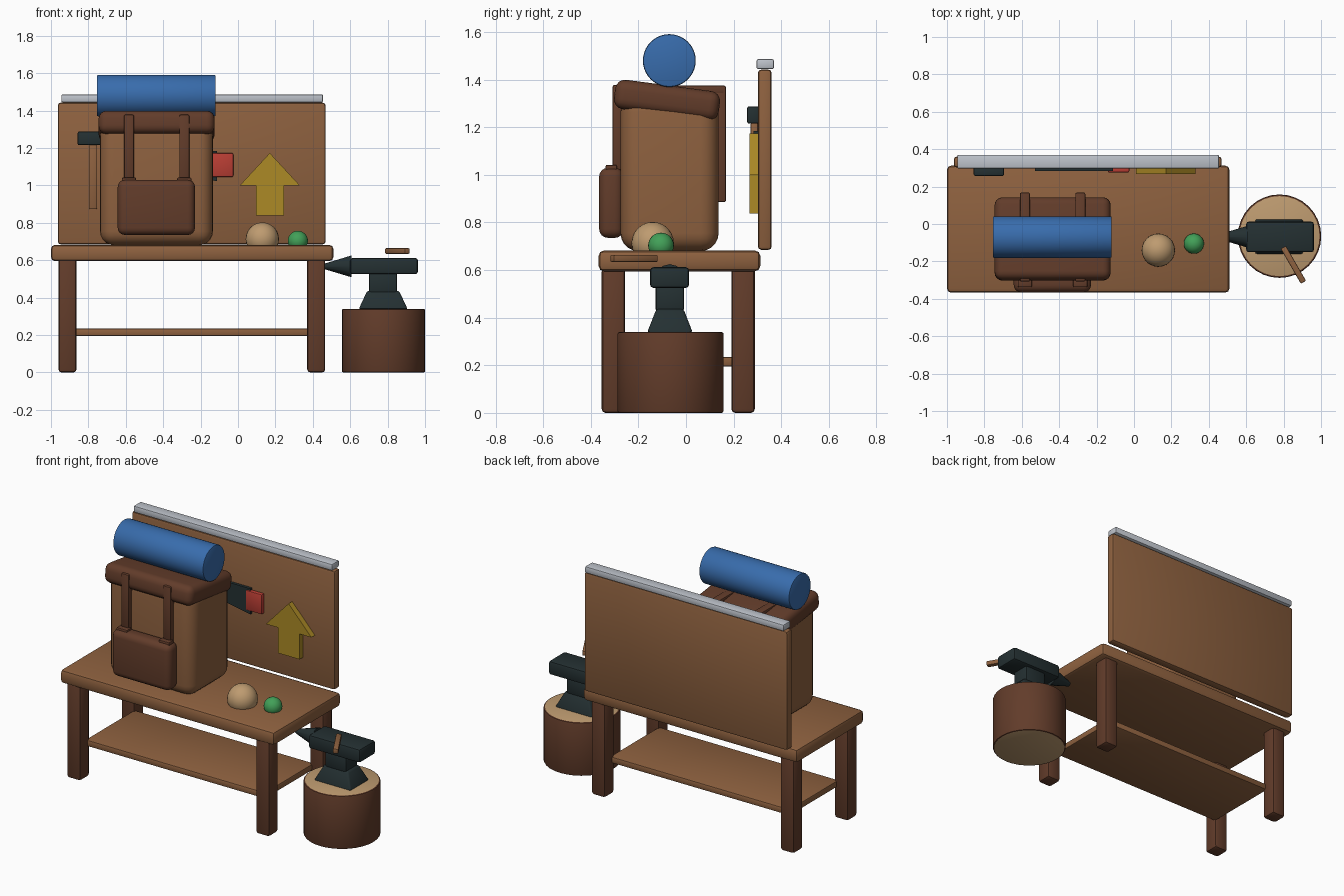
import bpy, bmesh, math
from mathutils import Matrix, Vector

if "Cube" in bpy.data.objects:
    bpy.data.objects.remove(bpy.data.objects["Cube"])


def mat(name, r, g, b):
    m = bpy.data.materials.new(name)
    lin = [((c / 255 + 0.055) / 1.055) ** 2.4 for c in (r, g, b)]
    m.diffuse_color = (*lin, 1)
    m.use_nodes = True
    m.node_tree.nodes["Principled BSDF"].inputs["Base Color"].default_value = m.diffuse_color
    return m


WOOD = mat("wood brown", 142, 97, 63)
DARK = mat("dark brown", 98, 60, 42)
TAN = mat("pale tan", 190, 155, 112)
BLUE = mat("blue", 56, 108, 172)
IRON = mat("dark iron", 36, 48, 50)
STEEL = mat("light steel", 190, 195, 203)
RED = mat("red", 186, 62, 52)
GOLD = mat("mustard", 172, 138, 38)
GREEN = mat("green", 66, 160, 88)


def finish(name, bm, mats, bevel=0, seg=2, angle=40):
    """Bevel sharp edges, make the object and smooth it by angle."""
    bmesh.ops.recalc_face_normals(bm, faces=bm.faces)
    if bevel:
        edges = [e for e in bm.edges if e.calc_face_angle(0) > math.radians(30)]
        bmesh.ops.bevel(bm, geom=edges, offset=bevel, segments=seg, profile=0.5,
                        affect='EDGES', clamp_overlap=True)
    me = bpy.data.meshes.new(name)
    bm.to_mesh(me)
    bm.free()
    for m in mats:
        me.materials.append(m)
    ob = bpy.data.objects.new(name, me)
    bpy.context.collection.objects.link(ob)
    bpy.ops.object.select_all(action='DESELECT')
    ob.select_set(True)
    bpy.context.view_layer.objects.active = ob
    bpy.ops.object.shade_smooth_by_angle(angle=math.radians(angle))
    return ob


def box(name, x, y, z, m, bevel=0.01, seg=2, rot=None, top=(1, 1)):
    """Box from (min, max) ranges; top scales the upper face in x and y."""
    bm = bmesh.new()
    bmesh.ops.create_cube(bm, size=1)
    for v in bm.verts:
        if v.co.z > 0:
            v.co.x *= top[0]
            v.co.y *= top[1]
        v.co = Vector(c * (r[1] - r[0]) for c, r in zip(v.co, (x, y, z)))
    centre = Vector(sum(r) / 2 for r in (x, y, z))
    bm.transform(Matrix.Translation(centre) @ (rot or Matrix()))
    return finish(name, bm, [m], bevel, seg)


def cone(name, centre, r1, r2, depth, sides, mats, rot=None, bevel=0):
    bm = bmesh.new()
    bmesh.ops.create_cone(bm, cap_ends=True, segments=sides, radius1=r1,
                          radius2=r2, depth=depth)
    bm.transform(Matrix.Translation(centre) @ (rot or Matrix()))
    return finish(name, bm, mats, bevel)


def plate(name, pts, y0, y1, m, bevel=0):
    """Extruded outline in the xz plane."""
    bm = bmesh.new()
    f = bm.faces.new([bm.verts.new((x, y0, z)) for x, z in pts])
    ext = bmesh.ops.extrude_face_region(bm, geom=[f])['geom']
    for v in ext:
        if isinstance(v, bmesh.types.BMVert):
            v.co.y = y1
    return finish(name, bm, [m], bevel, 1)


def ball(name, centre, r, m):
    bm = bmesh.new()
    bmesh.ops.create_uvsphere(bm, u_segments=24, v_segments=14, radius=r)
    bm.transform(Matrix.Translation(centre))
    return finish(name, bm, [m])


def rot(deg, axis):
    return Matrix.Rotation(math.radians(deg), 4, axis)


# Workbench
box("bench_top", (-1.0, 0.51), (-0.367, 0.312), (0.595, 0.682), WOOD, 0.022)
for xn, x in (("left", -0.912), ("right", 0.418)):
    for yn, y in (("front", -0.305), ("back", 0.24)):
        box(f"{yn}_{xn}_leg", (x - 0.048, x + 0.048), (y - 0.049, y + 0.049),
            (0, 0.61), DARK, 0.016)
box("lower_shelf", (-0.88, 0.386), (-0.28, 0.215), (0.195, 0.235), WOOD, 0.008)

# Tool board with steel rail
box("tool_board", (-0.963, 0.468), (0.302, 0.36), (0.685, 1.442), WOOD, 0.014)
box("steel_rail", (-0.945, 0.455), (0.296, 0.37), (1.444, 1.486), STEEL, 0.008)

# Hanging tools
box("hung_hammer_head", (-0.857, -0.695), (0.257, 0.306), (1.215, 1.288), IRON, 0.008)
box("hung_hammer_handle", (-0.795, -0.753), (0.272, 0.303), (0.873, 1.22), WOOD, 0.006)
plate("saw_blade", [(-0.53, 1.10), (-0.53, 1.185), (-0.112, 1.185), (-0.112, 1.022)],
      0.284, 0.304, IRON)
box("saw_grip", (-0.14, -0.025), (0.275, 0.304), (1.045, 1.173), RED, 0.008)
plate("arrow_sign", [(0.097, 0.838), (0.247, 0.838), (0.247, 1.0), (0.33, 1.0),
                     (0.17, 1.173), (0.01, 1.0), (0.097, 1.0)], 0.266, 0.304, GOLD)

# Backpack
box("pack_body", (-0.738, -0.134), (-0.275, 0.137), (0.68, 1.34), WOOD, 0.075, 5)
box("pack_flap", (-0.745, -0.125), (-0.302, 0.142), (1.252, 1.376), DARK, 0.042, 4,
    rot(-7.5, 'X'))
box("front_pocket", (-0.643, -0.23), (-0.365, -0.262), (0.735, 1.03), DARK, 0.038, 4)
for side, x in (("left", -0.583), ("right", -0.287)):
    a, b = x - 0.027, x + 0.027
    box(f"{side}_strap_front", (a, b), (-0.308, -0.265), (1.02, 1.378), DARK, 0.008)
    box(f"{side}_strap_top", (a, b), (-0.30, 0.166), (1.335, 1.375), DARK, 0.008)
    box(f"{side}_strap_back", (a, b), (0.122, 0.168), (0.885, 1.375), DARK, 0.008)
    box(f"{side}_pocket_tab", (x - 0.038, x + 0.038), (-0.338, -0.29),
        (1.012, 1.042), DARK, 0.007)

# Bedroll
cone("bedroll", (-0.437, -0.07, 1.48), 0.111, 0.111, 0.636, 40, [BLUE],
     rot(90, 'Y'), 0.008)

# Balls resting on the bench
ball("tan_ball", (0.13, -0.14, 0.713), 0.089, TAN)
ball("green_ball", (0.32, -0.105, 0.703), 0.054, GREEN)

# Stump with pale cut ends
stump = cone("stump", (0.778, -0.065, 0.17), 0.223, 0.223, 0.34, 32, [DARK, TAN],
             None, 0.009)
for p in stump.data.polygons:
    p.material_index = int(abs(p.normal.z) > 0.95)

# Anvil
box("anvil_foot", (0.645, 0.907), (-0.163, 0.028), (0.338, 0.436), IRON, 0.01,
    top=(0.65, 0.6))
box("anvil_waist", (0.7, 0.85), (-0.128, -0.008), (0.425, 0.535), IRON, 0.012)
box("anvil_body", (0.6, 0.962), (-0.151, 0.013), (0.525, 0.612), IRON, 0.014)
cone("anvil_horn", (0.533, -0.068, 0.567), 0.014, 0.058, 0.146, 12, [IRON],
     rot(90, 'Y'))

# Loose handle above the anvil
box("loose_handle", (0.744, 0.96), (-0.234, -0.202), (0.634, 0.664), WOOD, 0.006, 2,
    rot(-60, 'Z'))
